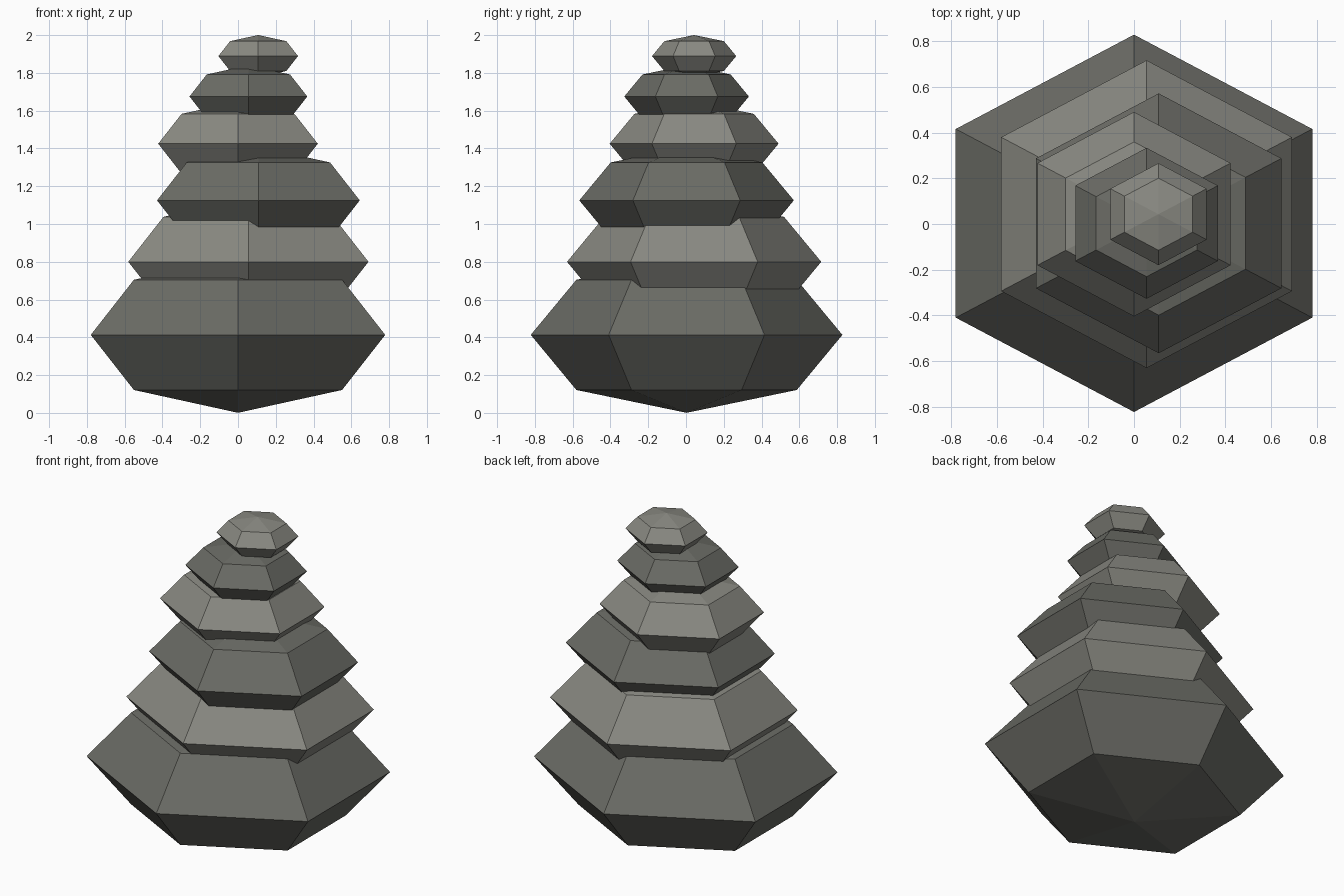
import bpy

if "Cube" in bpy.data.objects:
    bpy.data.objects.remove(bpy.data.objects["Cube"])


def material(name, rgb):
    m = bpy.data.materials.new(name)
    m.diffuse_color = (*rgb, 1)
    m.use_nodes = True
    m.node_tree.nodes["Principled BSDF"].inputs["Base Color"].default_value = m.diffuse_color
    return m


dark = material("dark_stone", (0.145, 0.147, 0.13))
light = material("light_stone", (0.25, 0.25, 0.222))

# Each stone: centre x, y, z and depth radius; width and height keep one ratio
stones = [
    (0.000, 0.003, 0.413, 0.825),
    (0.055, 0.043, 0.800, 0.673),
    (0.108, 0.003, 1.125, 0.568),
    (0.000, 0.043, 1.425, 0.447),
    (0.055, 0.003, 1.675, 0.330),
    (0.107, 0.043, 1.889, 0.223),
]

# Cairn of squashed six-sided stones, alternating dark and light
for i, (x, y, z, r) in enumerate(stones):
    bpy.ops.mesh.primitive_uv_sphere_add(segments=6, ring_count=4, radius=1, location=(x, y, z))
    stone = bpy.context.object
    stone.name = f"stone_{i + 1}"
    stone.scale = (r * 1.091, r, r * 0.5)
    bpy.ops.object.transform_apply(location=False, rotation=False, scale=True)
    bpy.ops.object.shade_flat()
    stone.data.materials.append(light if i % 2 else dark)
